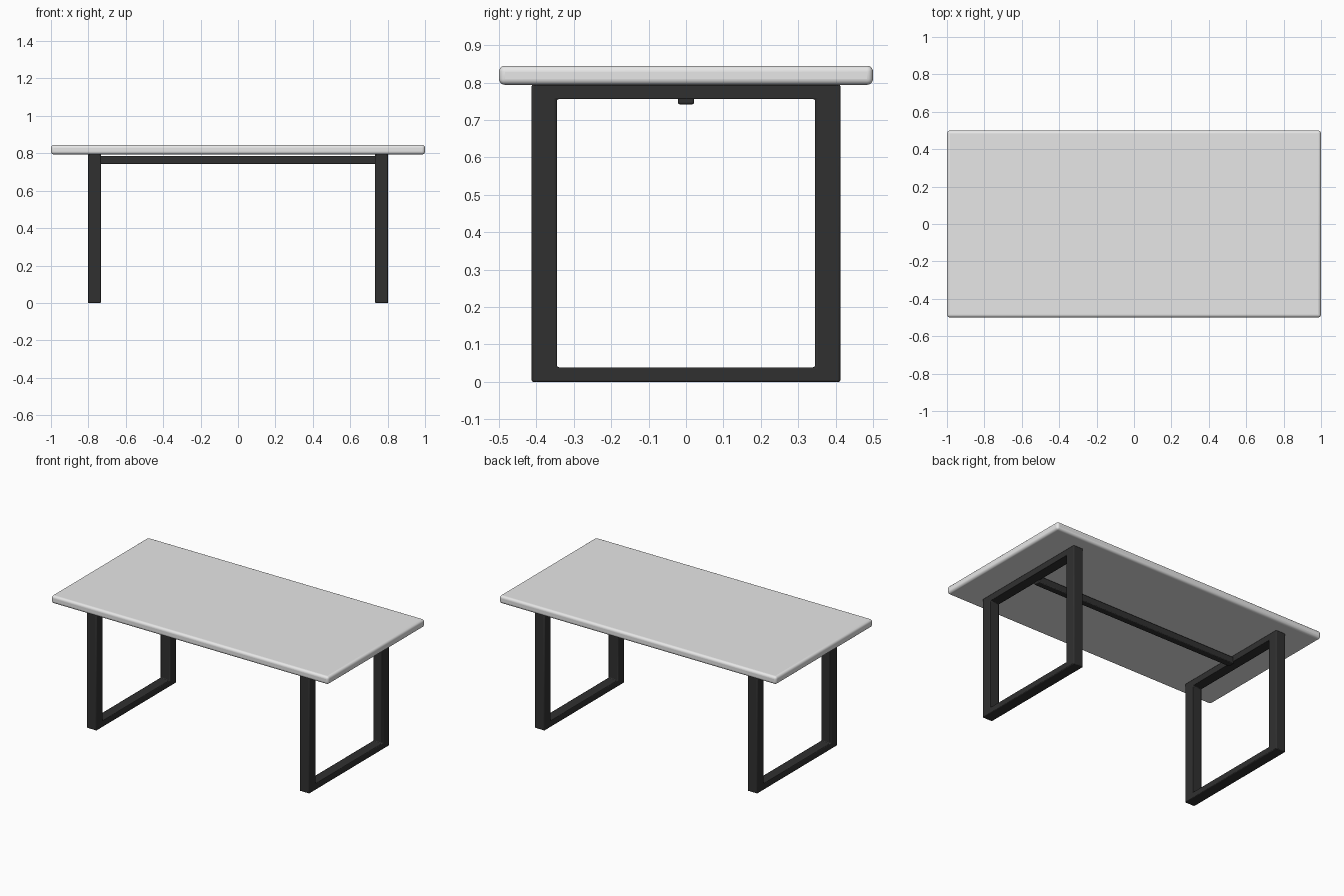
import bpy, bmesh

if "Cube" in bpy.data.objects:
    bpy.data.objects.remove(bpy.data.objects["Cube"])


def material(name, rgb):
    m = bpy.data.materials.new(name)
    m.diffuse_color = (*rgb, 1)
    m.use_nodes = True
    m.node_tree.nodes["Principled BSDF"].inputs["Base Color"].default_value = m.diffuse_color
    return m


LIGHT = material("light_grey", (0.8, 0.8, 0.8))
DARK = material("charcoal", (0.03, 0.03, 0.03))


def finish(name, bm, mat, bevel, segments):
    bmesh.ops.recalc_face_normals(bm, faces=bm.faces)
    me = bpy.data.meshes.new(name)
    bm.to_mesh(me)
    bm.free()
    me.materials.append(mat)
    ob = bpy.data.objects.new(name, me)
    bpy.context.collection.objects.link(ob)
    mod = ob.modifiers.new("Rounded edges", 'BEVEL')
    mod.width, mod.segments = bevel, segments
    mod.limit_method = 'ANGLE'
    bpy.context.view_layer.objects.active = ob
    ob.select_set(True)
    bpy.ops.object.shade_smooth_by_angle()
    ob.select_set(False)
    return ob


def box(name, lo, hi, mat, bevel, segments):
    bm = bmesh.new()
    bmesh.ops.create_cube(bm, size=1)
    for v in bm.verts:
        v.co = [(a + b) / 2 + c * (b - a) for a, b, c in zip(lo, hi, v.co)]
    return finish(name, bm, mat, bevel, segments)


def leg_frame(name, x0, x1):
    # Rectangular ring in the y-z plane, extruded along x
    outer = [(-.413, 0), (.413, 0), (.413, .795), (-.413, .795)]
    inner = [(-.345, .039), (.345, .039), (.345, .756), (-.345, .756)]
    bm = bmesh.new()
    o = [bm.verts.new((x0, *p)) for p in outer]
    i = [bm.verts.new((x0, *p)) for p in inner]
    for k in range(4):
        n = (k + 1) % 4
        bm.faces.new((o[k], o[n], i[n], i[k]))
    r = bmesh.ops.extrude_face_region(bm, geom=bm.faces[:])
    moved = [g for g in r["geom"] if isinstance(g, bmesh.types.BMVert)]
    bmesh.ops.translate(bm, verts=moved, vec=(x1 - x0, 0, 0))
    return finish(name, bm, DARK, 0.005, 2)


# Table top
box("table_top", (-1, -.5, .794), (1, .5, .845), LIGHT, 0.016, 5)

# Leg frames
leg_frame("left_leg_frame", -.803, -.733)
leg_frame("right_leg_frame", .733, .803)

# Stretcher under the top
box("stretcher", (-.74, -.022, .742), (.74, .022, .786), DARK, 0.005, 2)
